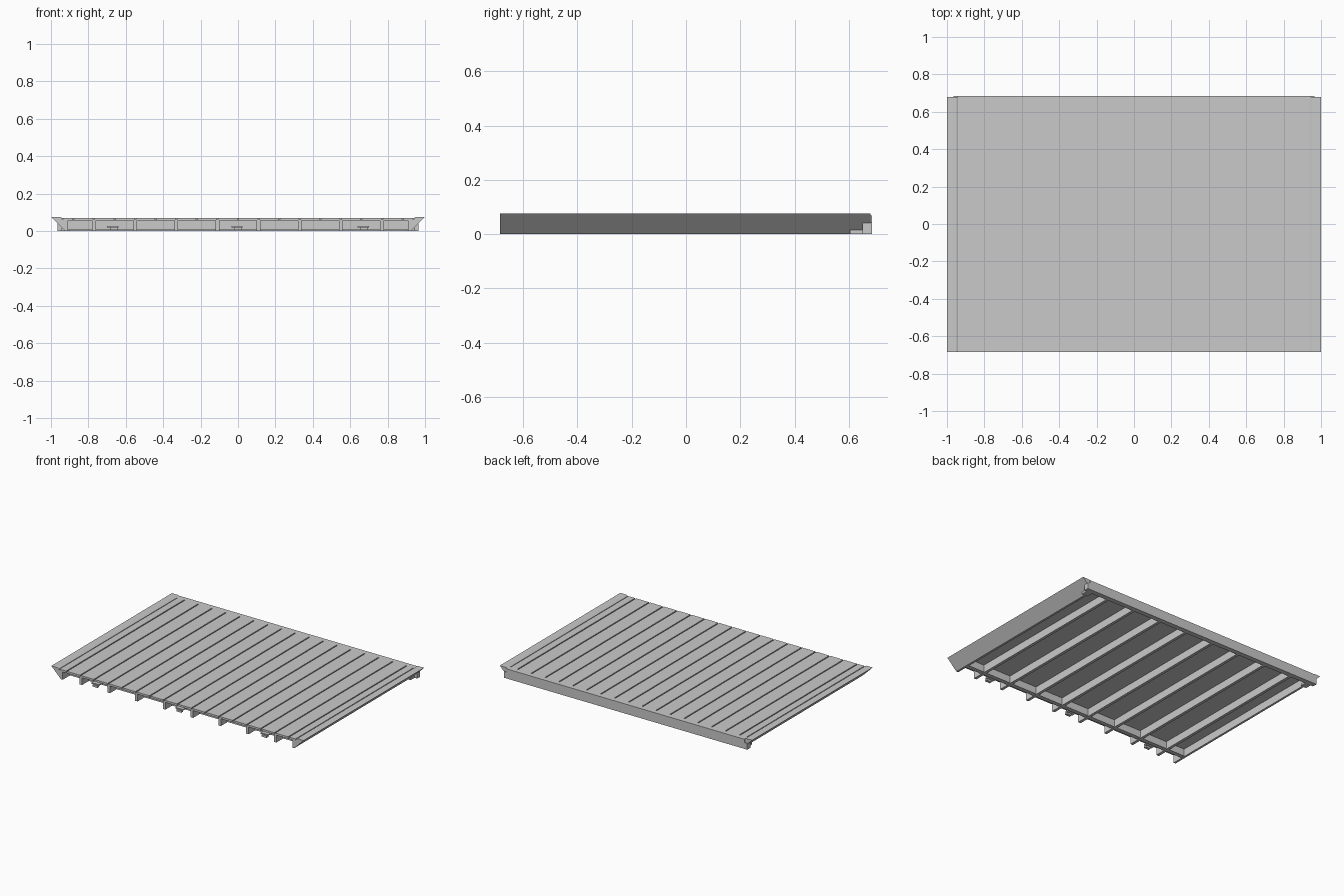
import bpy
import bmesh

cube = bpy.data.objects.get("Cube")
if cube:
    bpy.data.objects.remove(cube, do_unlink=True)

grey = bpy.data.materials.new("light_grey")
grey.use_nodes = True
GREY = (0.59, 0.59, 0.59, 1)
grey.diffuse_color = GREY
grey.node_tree.nodes["Principled BSDF"].inputs["Base Color"].default_value = GREY

HALF_Y = 0.685


def finish(name, bm):
    bmesh.ops.recalc_face_normals(bm, faces=bm.faces)
    mesh = bpy.data.meshes.new(name)
    bm.to_mesh(mesh)
    bm.free()
    mesh.materials.append(grey)
    obj = bpy.data.objects.new(name, mesh)
    bpy.context.collection.objects.link(obj)
    return obj


def box(name, x0, x1, y0, y1, z0, z1):
    bm = bmesh.new()
    bmesh.ops.create_cube(bm, size=1)
    for v in bm.verts:
        v.co.x = x1 if v.co.x > 0 else x0
        v.co.y = y1 if v.co.y > 0 else y0
        v.co.z = z1 if v.co.z > 0 else z0
    return finish(name, bm)


def extrude_y(name, profile, y0, y1):
    """Solid with an x-z profile running from y0 to y1."""
    bm = bmesh.new()
    face = bm.faces.new([bm.verts.new((x, y0, z)) for x, z in profile])
    ext = bmesh.ops.extrude_face_region(bm, geom=[face])
    for v in ext["geom"]:
        if isinstance(v, bmesh.types.BMVert):
            v.co.y = y1
    return finish(name, bm)


# Continuous floor sheet under the planks
box("floor_sheet", -0.945, 0.945, -HALF_Y, HALF_Y, 0.055, 0.061)

# Planks with narrow grooves between them
pitch, gap = 0.11, 0.004
for i in range(-8, 8):
    box("plank", i * pitch + gap, (i + 1) * pitch - gap, -HALF_Y, HALF_Y, 0.06, 0.069)

for s, side in ((1, "left"), (-1, "right")):
    # Narrow edge plank
    xs = sorted((s * 0.884, s * 0.935))
    box(side + "_edge_plank", *xs, -HALF_Y, HALF_Y, 0.06, 0.069)

    # Sloping side rail with a flat raised lip
    rail = [(1, 0.075), (0.95, 0.075), (0.94, 0.069), (0.94, 0.055),
            (0.91, 0.055), (0.91, 0), (0.925, 0)]
    extrude_y(side + "_side_rail", [(s * x, z) for x, z in rail], -HALF_Y, 0.68)

    # Foot at the rear corner
    xs = sorted((s * 0.9, s * 0.945))
    box(side + "_rear_foot", *xs, 0.605, 0.655, 0, 0.015)

# Ribs under the floor
for k in (1, 3, 5, 7):
    for s in (1, -1):
        x = s * k * 0.11
        box("rib", x - 0.01, x + 0.01, -0.68, 0.655, 0, 0.056)

# Cross beams
box("rear_beam", -0.965, 0.965, 0.65, HALF_Y, 0, 0.045)
box("rear_beam_top", -0.945, 0.945, 0.65, HALF_Y, 0.045, 0.069)
box("front_beam", -0.915, 0.915, -0.61, -0.58, 0.004, 0.056)

# Latch plates at the front
for x in (-0.67, -0.005, 0.67):
    box("latch_plate", x - 0.03, x + 0.03, -0.66, -0.6, 0.018, 0.027)
    box("latch_hook", x - 0.015, x + 0.025, -0.67, -0.65, 0.006, 0.02)
